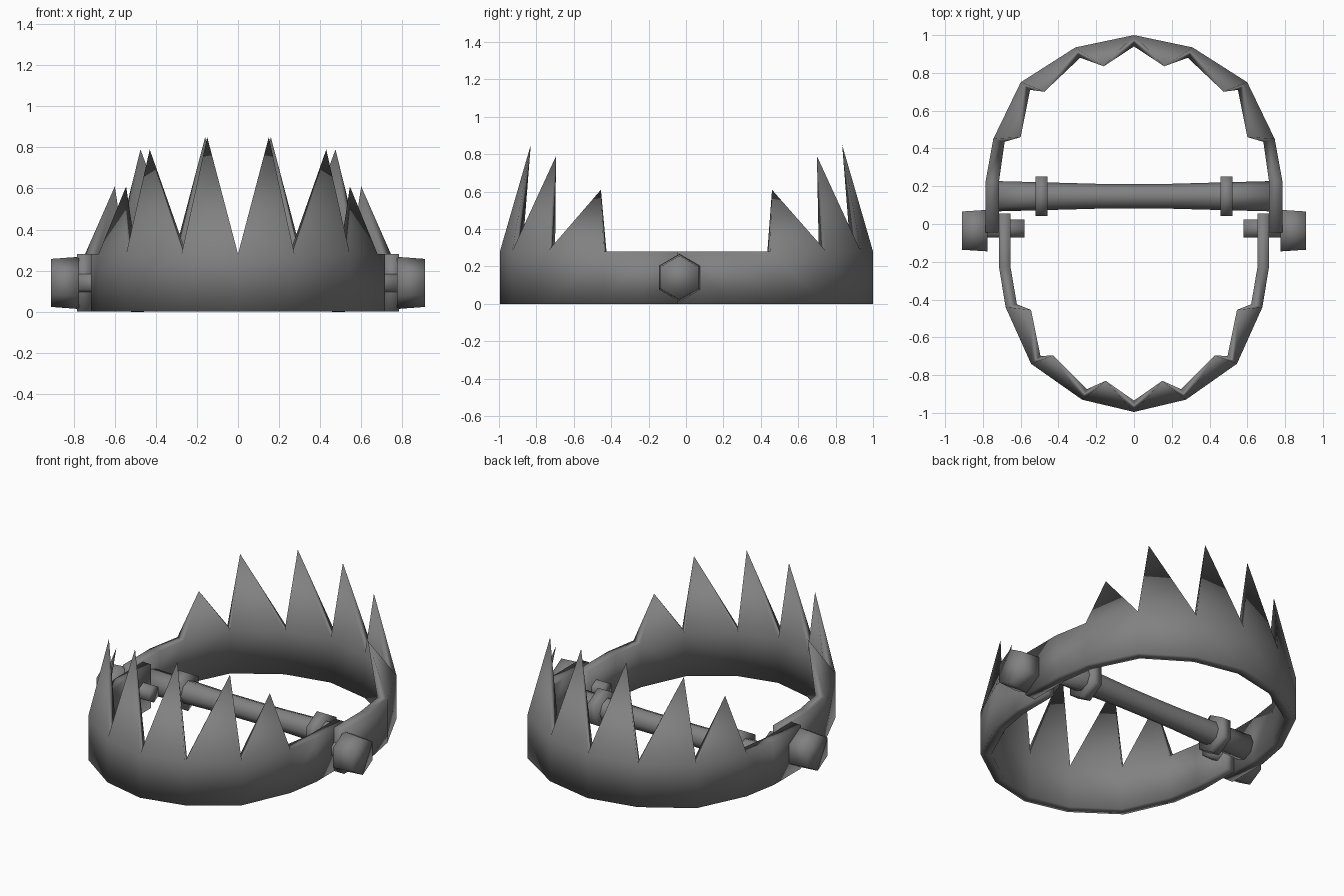
import bpy, bmesh, math
from mathutils import Vector

if "Cube" in bpy.data.objects:
    bpy.data.objects.remove(bpy.data.objects["Cube"])

# One dull iron colour
iron = bpy.data.materials.new("dull_iron")
iron.use_nodes = True
iron.diffuse_color = (0.22, 0.22, 0.22, 1)
iron.node_tree.nodes["Principled BSDF"].inputs["Base Color"].default_value = iron.diffuse_color

BAND_TOP = 0.28
AXIS_Y, AXIS_Z = -0.035, 0.14


def finish(name, bm):
    bmesh.ops.recalc_face_normals(bm, faces=bm.faces)
    for f in bm.faces:
        f.smooth = True
    mesh = bpy.data.meshes.new(name)
    bm.to_mesh(mesh)
    bm.free()
    mesh.materials.append(iron)
    obj = bpy.data.objects.new(name, mesh)
    bpy.context.collection.objects.link(obj)
    return obj


def mirrored(half, shared_centre):
    """Run a half list of points from -x to +x."""
    start = 1 if shared_centre else 0
    return [(-p[0], *p[1:]) for p in reversed(half[start:])] + half


def jaw(name, outer, inner, tips):
    """Curved band with one leaning tooth on each segment around its middle."""
    bm = bmesh.new()
    columns = []
    for o, i in zip(mirrored(outer, True), mirrored(inner, True)):
        columns.append([bm.verts.new((*p, z)) for p in (o, i) for z in (0, BAND_TOP)])
    tip_verts = [bm.verts.new(t) for t in mirrored(tips, False)]
    plain = len(outer) - 1 - len(tips)
    for k in range(len(columns) - 1):
        ob, ot, ib, it = columns[k]
        ob2, ot2, ib2, it2 = columns[k + 1]
        for quad in ((ob, ob2, ot2, ot), (ib, it, it2, ib2), (ob, ib, ib2, ob2)):
            bm.faces.new(quad)
        if 0 <= k - plain < len(tip_verts):
            ring = (ot, ot2, it2, it)
            for a, b in zip(ring, ring[1:] + ring[:1]):
                bm.faces.new((a, b, tip_verts[k - plain]))
        else:
            bm.faces.new((ot, ot2, it2, it))
    for ob, ot, ib, it in (columns[0], columns[-1]):
        bm.faces.new((ob, ot, it, ib))
    return finish(name, bm)


def turned(name, profile, sides, y, z):
    """Solid along x from (x, radius) pairs, with a corner pointing up."""
    bm = bmesh.new()
    rings = []
    for x, r in profile:
        angles = [math.tau * n / sides for n in range(sides)]
        rings.append([bm.verts.new((x, y + r * math.sin(a), z + r * math.cos(a))) for a in angles])
    for a, b in zip(rings, rings[1:]):
        for n in range(sides):
            m = (n + 1) % sides
            bm.faces.new((a[n], a[m], b[m], b[n]))
    bm.faces.new(rings[0])
    bm.faces.new(rings[-1])
    return finish(name, bm)


# Toothed jaws
jaw("back_jaw",
    [(0, 1), (0.31, 0.935), (0.6, 0.75), (0.745, 0.45), (0.785, 0.23), (0.785, -0.045)],
    [(0, 0.94), (0.285, 0.88), (0.55, 0.71), (0.685, 0.435), (0.715, 0.225), (0.715, -0.045)],
    [(0.16, 0.835, 0.85), (0.475, 0.7, 0.79), (0.6, 0.46, 0.61)])
jaw("front_jaw",
    [(0, -0.995), (0.275, -0.93), (0.545, -0.74), (0.68, -0.44), (0.715, -0.225), (0.715, 0.055)],
    [(0, -0.935), (0.25, -0.875), (0.495, -0.7), (0.62, -0.425), (0.655, -0.22), (0.655, 0.055)],
    [(0.15, -0.83, 0.85), (0.43, -0.695, 0.79), (0.545, -0.455, 0.61)])

# Pivot bolts with hexagonal heads outside and small nuts inside
for side, s in (("left", 1), ("right", -1)):
    turned(side + "_bolt_head", [(s * 0.775, 0.127), (s * 0.91, 0.117)], 6, AXIS_Y, AXIS_Z)
    turned(side + "_bolt_end", [(s * 0.58, 0.055), (s * 0.78, 0.055)], 6, AXIS_Y + 0.01, AXIS_Z)

# Cross bar, slightly waisted, with two collars
half_bar = [(0, 0.065), (0.2, 0.066), (0.49, 0.074), (0.72, 0.08)]
turned("cross_bar", mirrored(half_bar, True), 8, 0.147, 0.12)
for side, s in (("left", 1), ("right", -1)):
    turned(side + "_collar", [(s * 0.457, 0.122), (s * 0.522, 0.122)], 6, 0.147, 0.12)
